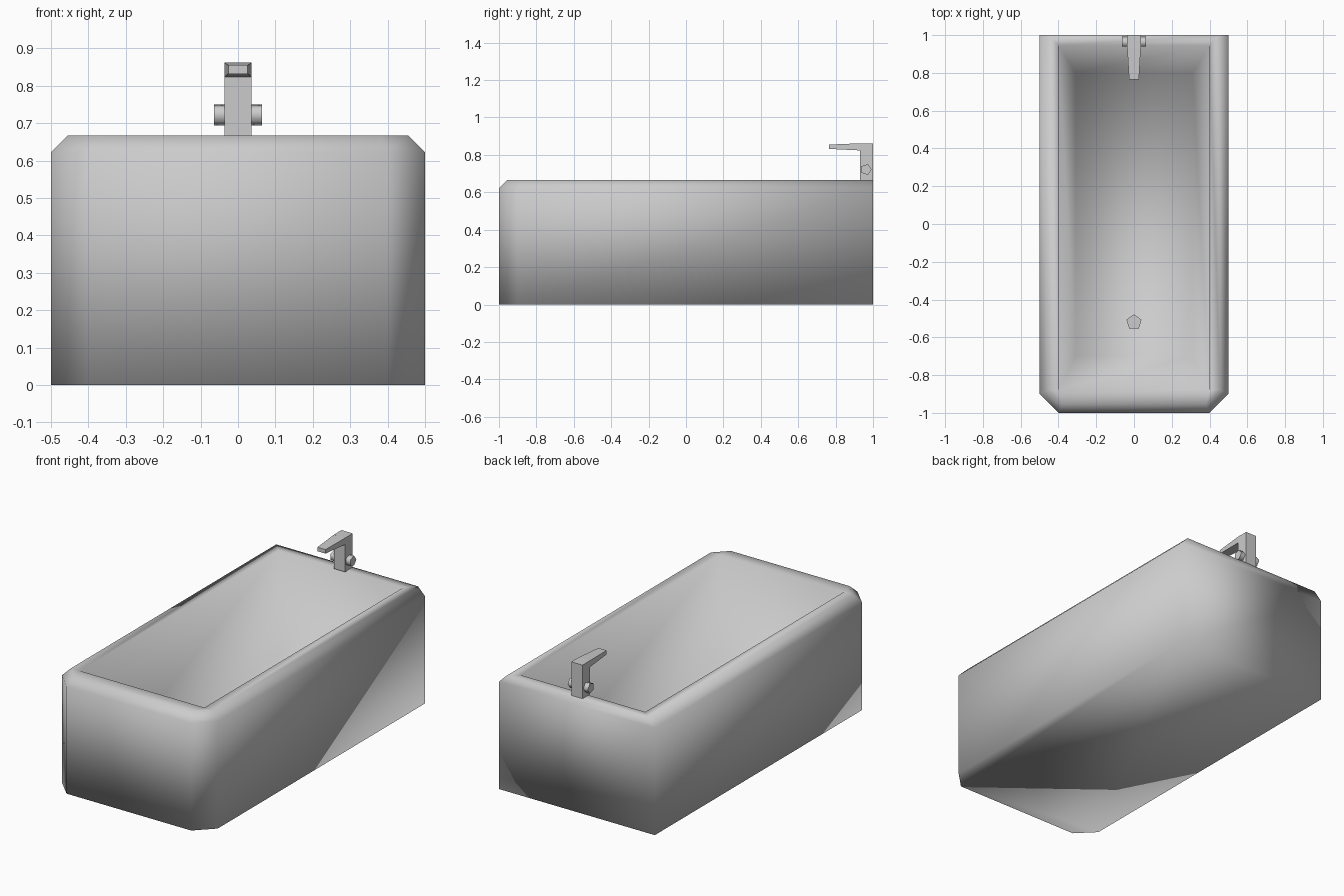
import bpy, bmesh, math
from mathutils import Matrix

cube = bpy.data.objects.get("Cube")
if cube:
    bpy.data.objects.remove(cube, do_unlink=True)

GREY = (0.6, 0.6, 0.6, 1)
mat = bpy.data.materials.new("light grey")
mat.use_nodes = True
mat.diffuse_color = GREY
mat.node_tree.nodes["Principled BSDF"].inputs["Base Color"].default_value = GREY


def finish(name, bm, smooth=False):
    bmesh.ops.remove_doubles(bm, verts=bm.verts, dist=0.0005)
    bmesh.ops.recalc_face_normals(bm, faces=bm.faces)
    for f in bm.faces:
        f.smooth = smooth
    mesh = bpy.data.meshes.new(name)
    bm.to_mesh(mesh)
    bm.free()
    mesh.materials.append(mat)
    ob = bpy.data.objects.new(name, mesh)
    bpy.context.collection.objects.link(ob)
    return ob


def loft(name, rings, smooth=False):
    """Skin a list of equal point loops and cap both ends."""
    bm = bmesh.new()
    loops = [[bm.verts.new(p) for p in r] for r in rings]
    n = len(loops[0])
    for a, b in zip(loops, loops[1:]):
        for i in range(n):
            j = (i + 1) % n
            bm.faces.new((a[i], a[j], b[j], b[i]))
    bm.faces.new(loops[0])
    bm.faces.new(loops[-1])
    return finish(name, bm, smooth)


def tub_ring(x, front, back, cut, z):
    """Rectangle with its two front corners cut off."""
    right = [(-x, back, z), (-x, front + cut, z), (-x + cut, front, z)]
    return right + [(-px, py, pz) for px, py, pz in reversed(right)]


def disc(name, sides, radius, depth, matrix, smooth=False):
    bm = bmesh.new()
    bmesh.ops.create_cone(bm, cap_ends=True, segments=sides, radius1=radius,
                          radius2=radius, depth=depth, matrix=matrix)
    ob = finish(name, bm)
    for p in ob.data.polygons:
        p.use_smooth = smooth and len(p.vertices) == 4
    if smooth:
        for e in ob.data.edges:
            a, b = (ob.data.vertices[i].co for i in e.vertices)
            e.use_edge_sharp = abs(a.x - b.x) < depth / 2
    return ob


# Tub: chamfered outer shell, rim and sloping basin
FLOOR = 0.12
loft("bathtub", [
    tub_ring(0.5, -1, 1, 0.1, 0),
    tub_ring(0.5, -1, 1, 0.1, 0.622),
    tub_ring(0.455, -0.953, 1, 0.075, 0.667),
    tub_ring(0.4, -0.88, 0.945, 0, 0.667),
    tub_ring(0.31, -0.7, 0.8, 0, FLOOR),
], smooth=True)

# Drain plate on the basin floor
disc("drain", 5, 0.042, 0.008, Matrix.Translation((0, -0.52, FLOOR + 0.004)))


# Tap: upright column and tapering spout
def column_ring(z):
    return [(-0.036, 0.93, z), (0.036, 0.93, z), (0.036, 1, z), (-0.036, 1, z)]


def spout_ring(x, y, low, high):
    return [(-x, y, low), (x, y, low), (x, y, high), (-x, y, high)]


loft("tap_column", [column_ring(0.665), column_ring(0.862)])
loft("tap_spout", [spout_ring(0.036, 0.932, 0.824, 0.862),
                   spout_ring(0.026, 0.765, 0.832, 0.855)])

# Five-sided knobs on both sides of the column
for side, name in ((-1, "right_knob"), (1, "left_knob")):
    turn = Matrix.Rotation(math.pi / 2, 4, "Y")
    place = Matrix.Translation((side * 0.049, 0.963, 0.722))
    disc(name, 5, 0.03, 0.03, place @ turn, smooth=True)
